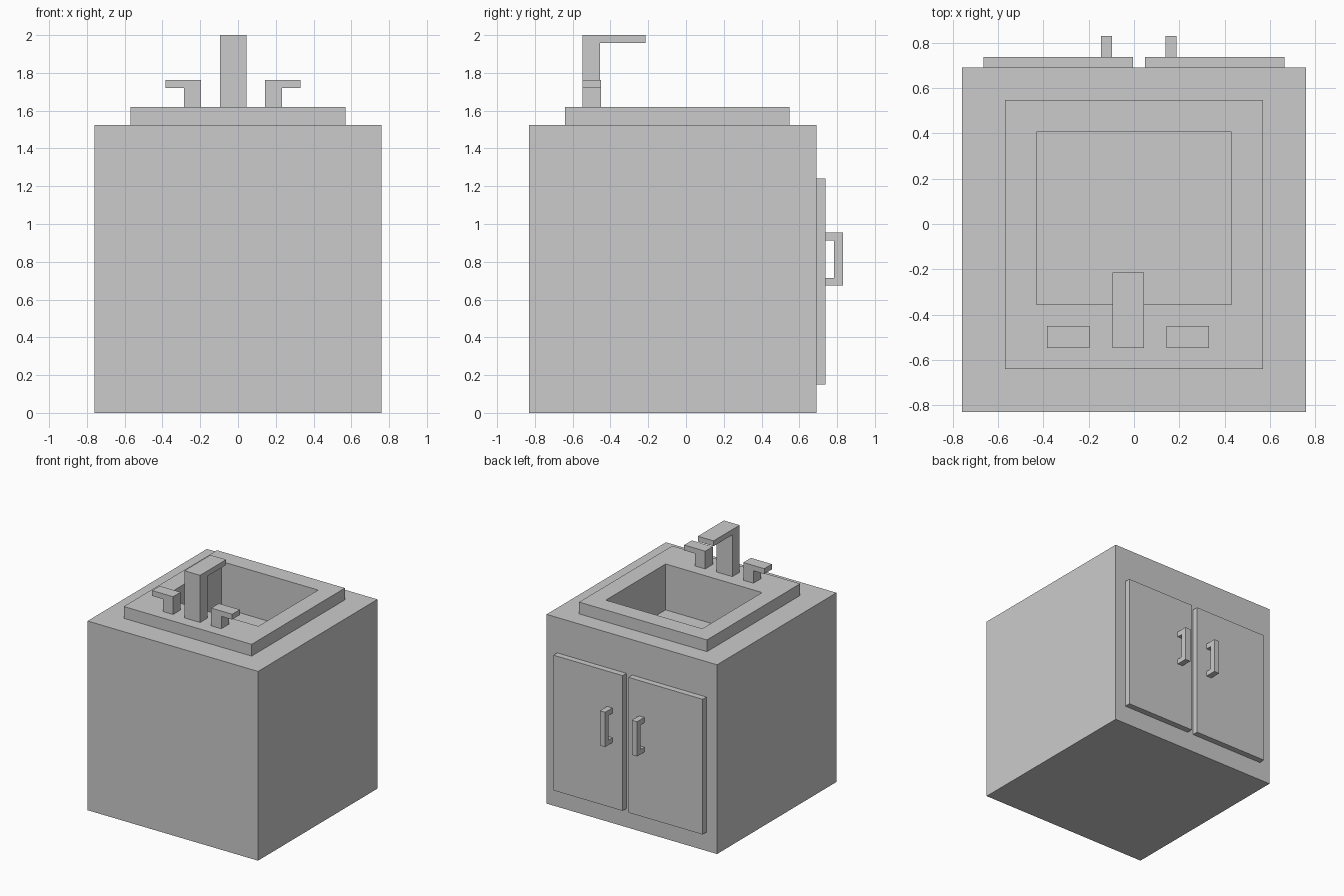
import bpy, bmesh
from mathutils import Vector

if "Cube" in bpy.data.objects:
    bpy.data.objects.remove(bpy.data.objects["Cube"])


def finish(name, bm):
    bmesh.ops.recalc_face_normals(bm, faces=bm.faces)
    mesh = bpy.data.meshes.new(name)
    bm.to_mesh(mesh)
    bm.free()
    obj = bpy.data.objects.new(name, mesh)
    bpy.context.collection.objects.link(obj)
    return obj


def box(name, x, y, z):
    bm = bmesh.new()
    bmesh.ops.create_cube(bm, size=1)
    for v in bm.verts:
        v.co = [(r[0] + r[1]) / 2 + c * (r[1] - r[0]) for r, c in zip((x, y, z), v.co)]
    return finish(name, bm)


def prism(name, points, axis, start, end):
    """Extrude a (horizontal, z) profile along the x or y axis."""
    bm = bmesh.new()
    place = (lambda h, z: (start, h, z)) if axis == 'x' else (lambda h, z: (h, start, z))
    face = bm.faces.new([bm.verts.new(place(h, z)) for h, z in points])
    geom = bmesh.ops.extrude_face_region(bm, geom=[face])['geom']
    move = Vector((1, 0, 0) if axis == 'x' else (0, 1, 0)) * (end - start)
    bmesh.ops.translate(bm, vec=move, verts=[g for g in geom if isinstance(g, bmesh.types.BMVert)])
    # keep the starting cap so the part is closed
    if not face.is_valid or len([f for f in bm.faces if len(f.verts) == len(points)]) < 2:
        bmesh.ops.holes_fill(bm, edges=bm.edges, sides=0)
    return finish(name, bm)


# Cabinet and counter rim with the basin cut through both
cabinet = box("cabinet", (-0.76, 0.76), (-0.83, 0.69), (0, 1.525))
rim = box("sink_rim", (-0.57, 0.57), (-0.64, 0.547), (1.525, 1.62))
cutter = box("basin_cutter", (-0.43, 0.43), (-0.355, 0.407), (1.25, 1.8))
cutter.hide_render = True
cutter.display_type = 'WIRE'
for obj in (cabinet, rim):
    mod = obj.modifiers.new("basin", 'BOOLEAN')
    mod.operation = 'DIFFERENCE'
    mod.solver = 'EXACT'
    mod.object = cutter

# Faucet: upright with an arm reaching over the basin
prism("faucet", [(-0.547, 1.62), (-0.455, 1.62), (-0.455, 1.957), (-0.215, 1.957),
                 (-0.215, 2.0), (-0.547, 2.0)], 'x', -0.095, 0.045)

# Taps: mirrored L shapes either side of the faucet
for side, s in (("left", -1), ("right", 1)):
    tap = [(0.17, 1.62), (0.26, 1.62), (0.26, 1.72), (0.357, 1.72), (0.357, 1.763), (0.17, 1.763)]
    prism(side + "_tap", [(s * h - 0.026, z) for h, z in tap], 'y', -0.547, -0.45)

# Doors and their bracket handles on the back face
bracket = [(0.735, 0.675), (0.83, 0.675), (0.83, 0.955), (0.735, 0.955),
           (0.735, 0.912), (0.784, 0.912), (0.784, 0.715), (0.735, 0.715)]
for side, door, handle in (("left", (-0.665, -0.004), (-0.145, -0.098)),
                           ("right", (0.048, 0.665), (0.14, 0.187))):
    box(side + "_door", door, (0.69, 0.738), (0.15, 1.24))
    prism(side + "_handle", bracket, 'x', *handle)
